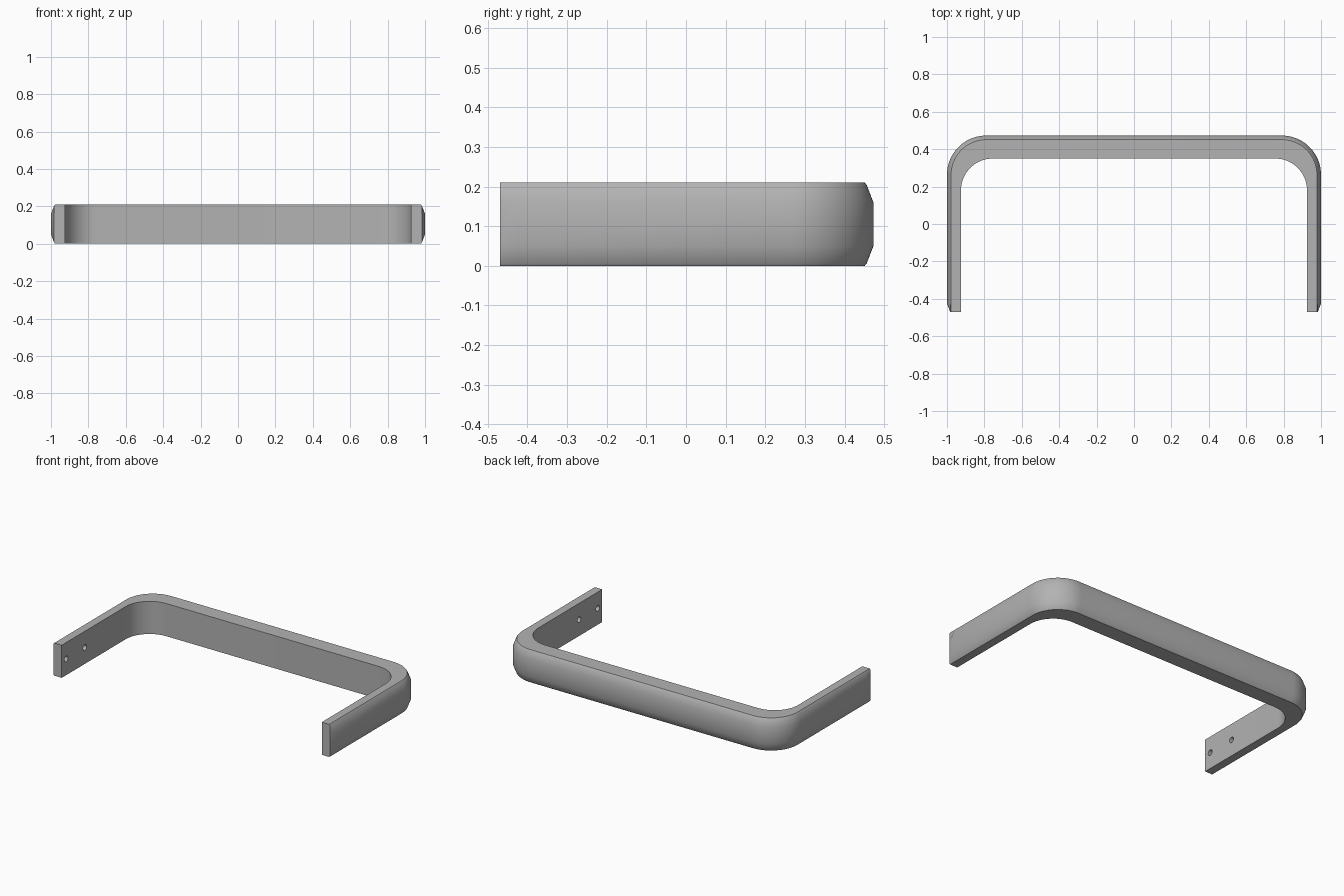
import bpy, bmesh, math

if "Cube" in bpy.data.objects:
    bpy.data.objects.remove(bpy.data.objects["Cube"], do_unlink=True)

HEIGHT = 0.21
ARC_STEPS = 20

grey = bpy.data.materials.new("mid grey")
grey.use_nodes = True
grey.diffuse_color = (0.45, 0.45, 0.45, 1)
grey.node_tree.nodes["Principled BSDF"].inputs["Base Color"].default_value = (0.45, 0.45, 0.45, 1)

# Outer side of the section: (inset from the outer path, height)
half = [(0.022, 0.0), (0.017, 0.006), (0.0, 0.05)]
profile = half + [(d, HEIGHT - z) for d, z in reversed(half)]


def section(inner, outer, angle, tip=False):
    """One cross-section: two inner corners and the bulged outer side."""
    nx, ny = math.cos(angle), math.sin(angle)
    pts = [(inner[0], inner[1], 0.0)]
    for d, z in profile:
        d = max(d, 0.017) if tip else d
        pts.append((outer[0] - d * nx, outer[1] - d * ny, z))
    pts.append((inner[0], inner[1], HEIGHT))
    return pts


# Left half of the path: arm, round corner, half of the crossbar
rings = [section((0.925, -0.47), (1.0, -0.47), 0, True),
         section((0.925, -0.425), (1.0, -0.425), 0)]
for i in range(ARC_STEPS + 1):
    a = math.pi / 2 * i / ARC_STEPS
    c, s = math.cos(a), math.sin(a)
    rings.append(section((0.755 + 0.17 * c, 0.18 + 0.17 * s),
                         (0.79 + 0.21 * c, 0.263 + 0.21 * s), a))
rings.append(section((0, 0.35), (0, 0.473), math.pi / 2))

# Sweep the sections into a bar with a capped arm end
bm = bmesh.new()
loops = [[bm.verts.new(p) for p in ring] for ring in rings]
bm.faces.new(loops[0])
for la, lb in zip(loops, loops[1:]):
    n = len(la)
    for k in range(n):
        bm.faces.new((la[k], la[(k + 1) % n], lb[(k + 1) % n], lb[k]))

# Mirror to the right half
copy = bmesh.ops.duplicate(bm, geom=bm.verts[:] + bm.edges[:] + bm.faces[:])["geom"]
for v in copy:
    if isinstance(v, bmesh.types.BMVert):
        v.co.x *= -1
bmesh.ops.remove_doubles(bm, verts=bm.verts[:], dist=1e-5)
bmesh.ops.recalc_face_normals(bm, faces=bm.faces[:])
mesh = bpy.data.meshes.new("handle_bar")
bm.to_mesh(mesh)
bm.free()
bar = bpy.data.objects.new("handle_bar", mesh)
bpy.context.collection.objects.link(bar)
mesh.materials.append(grey)

# Blind screw holes in the inner faces of the arms
for side in (-1, 1):
    for y in (-0.425, -0.235):
        bpy.ops.mesh.primitive_cylinder_add(
            vertices=24, radius=0.018, depth=0.1,
            location=(side * 0.915, y, HEIGHT / 2), rotation=(0, math.pi / 2, 0))
        cutter = bpy.context.object
        cutter.name = "hole_cutter"
        cutter.hide_render = True
        cutter.data.materials.append(grey)
        bpy.ops.object.select_all(action="DESELECT")
        bpy.context.view_layer.objects.active = bar
        bar.select_set(True)
        mod = bar.modifiers.new("screw_hole", "BOOLEAN")
        mod.operation = "DIFFERENCE"
        mod.solver = "EXACT"
        mod.object = cutter
        bpy.ops.object.modifier_apply(modifier=mod.name)
        bpy.data.objects.remove(cutter, do_unlink=True)

bpy.ops.object.shade_smooth_by_angle(angle=math.radians(35))
